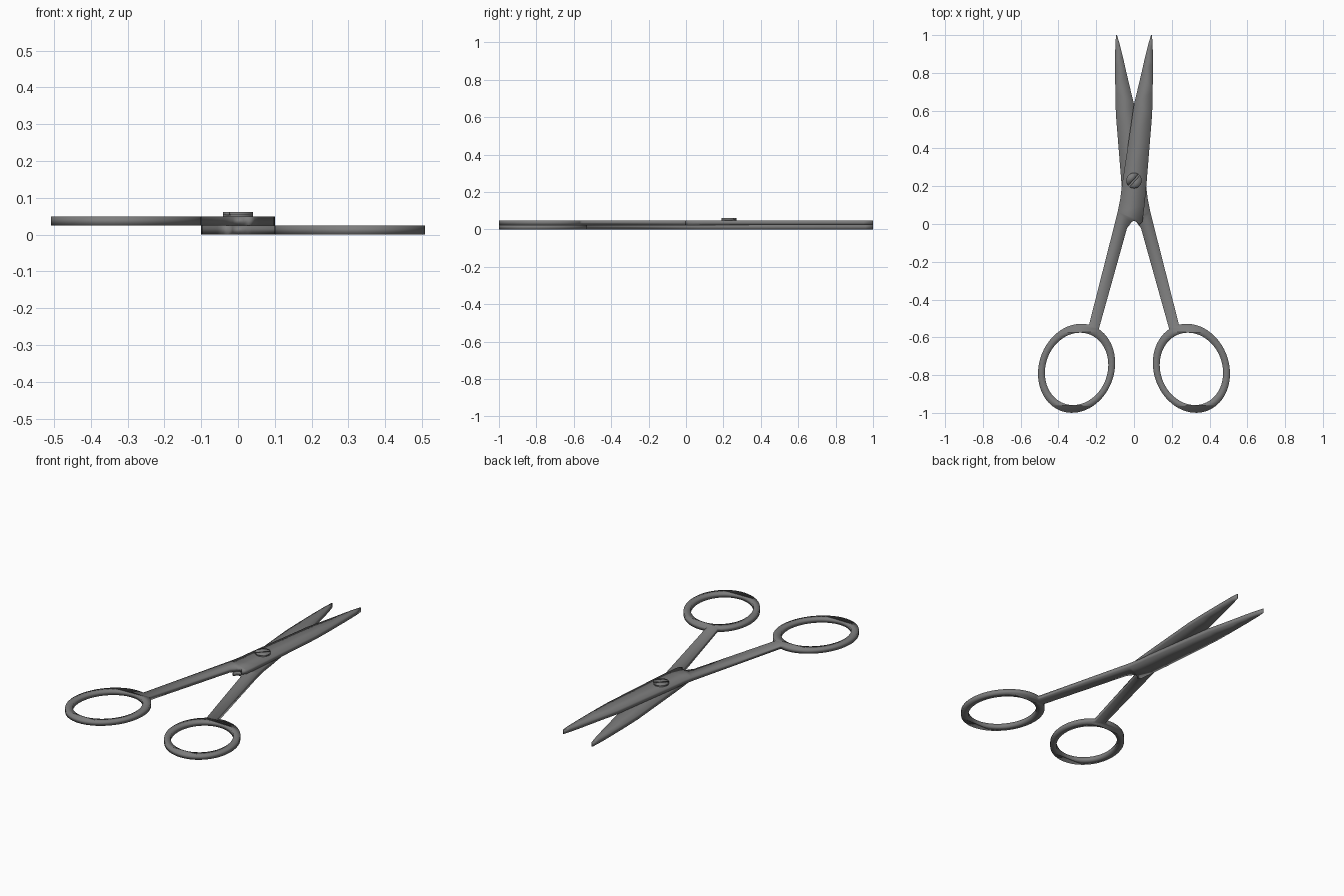
import bpy, bmesh, math

if "Cube" in bpy.data.objects:
    bpy.data.objects.remove(bpy.data.objects["Cube"])

steel = bpy.data.materials.new("dark_steel")
steel.diffuse_color = (0.2, 0.2, 0.2, 1)
steel.use_nodes = True
steel.node_tree.nodes["Principled BSDF"].inputs["Base Color"].default_value = steel.diffuse_color


def flat_part(name, outlines, z0, z1, angle):
    """Solid plate from closed 2D outlines (extra outlines become holes)."""
    cu = bpy.data.curves.new(name + "_profile", 'CURVE')
    cu.dimensions = '2D'
    cu.fill_mode = 'BOTH'
    cu.extrude = (z1 - z0) / 2
    for pts in outlines:
        sp = cu.splines.new('POLY')
        sp.points.add(len(pts) - 1)
        for p, (x, y) in zip(sp.points, pts):
            p.co = (x, y, 0, 1)
        sp.use_cyclic_u = True
    tmp = bpy.data.objects.new(name + "_tmp", cu)
    bpy.context.collection.objects.link(tmp)
    bpy.context.view_layer.update()
    deps = bpy.context.evaluated_depsgraph_get()
    me = bpy.data.meshes.new_from_object(tmp.evaluated_get(deps))
    bpy.data.objects.remove(tmp)
    bm = bmesh.new()
    bm.from_mesh(me)
    bmesh.ops.remove_doubles(bm, verts=bm.verts, dist=1e-5)
    bmesh.ops.translate(bm, verts=bm.verts, vec=(0, 0, (z0 + z1) / 2))
    bmesh.ops.recalc_face_normals(bm, faces=bm.faces)
    bm.to_mesh(me)
    bm.free()
    me.name = name
    me.materials.clear()
    me.materials.append(steel)
    ob = bpy.data.objects.new(name, me)
    bpy.context.collection.objects.link(ob)
    bpy.ops.object.select_all(action='DESELECT')
    ob.select_set(True)
    bpy.context.view_layer.objects.active = ob
    bpy.ops.object.shade_smooth_by_angle(angle=math.radians(angle))
    return ob


def ellipse(cx, cy, a, b, tilt, t0, t1, n):
    """Arc of a tilted ellipse, long axis a leaning left at the top."""
    s, c = math.sin(tilt), math.cos(tilt)
    out = []
    for i in range(n):
        t = t0 + (t1 - t0) * i / (n - 1)
        u, v = a * math.cos(t), b * math.sin(t)
        out.append((cx - s * u + c * v, cy + c * u + s * v))
    return out


# Half outline: blade leaning left, finger ring at lower right
TILT = math.radians(20)
blade = [
    (0.0, 0.018), (-0.015, 0.010), (-0.028, -0.006), (-0.045, 0.012),
    (-0.056, 0.10), (-0.066, 0.21), (-0.083, 0.42), (-0.096, 0.58),
    (-0.099, 0.70), (-0.1, 0.85), (-0.099, 0.95), (-0.095, 1.0),
    (-0.090, 1.0), (-0.078, 0.96), (-0.060, 0.89), (-0.042, 0.81),
    (-0.022, 0.725), (0.0, 0.635), (0.03, 0.43), (0.063, 0.21),
    (0.073, 0.13), (0.086, 0.065),
]
ring_outer = ellipse(0.304, -0.764, 0.240, 0.199, TILT,
                     0.085, 2 * math.pi - 0.2, 64)
neck = [(0.037, -0.022), (0.026, -0.008), (0.014, 0.009)]
outline = blade + ring_outer + neck
hole = ellipse(0.304, -0.767, 0.195, 0.164, TILT,
               0, 2 * math.pi * 63 / 64, 64)

# Two mirrored halves, stacked, with soft shading over the edges
for name, sx, z0 in (("lower_half", 1, 0.0), ("upper_half", -1, 0.0245)):
    flat_part(name, [[(sx * x, y) for x, y in o] for o in (outline, hole)],
              z0, z0 + 0.0245, 180)

# Pivot screw: base disc and two raised segments leaving a slot
SX, SY, R, SLOT = 0.0, 0.23, 0.041, 0.005
disc = [(SX + R * math.cos(i * math.pi / 20), SY + R * math.sin(i * math.pi / 20))
        for i in range(40)]
flat_part("screw_base", [disc], 0.047, 0.053, 35)
ang = math.radians(48)
d = math.asin(SLOT / R)
for k in range(2):
    a0 = ang + k * math.pi + d
    span = math.pi - 2 * d
    seg = [(SX + R * math.cos(a0 + span * i / 20),
            SY + R * math.sin(a0 + span * i / 20)) for i in range(21)]
    flat_part("screw_head_%d" % (k + 1), [seg], 0.053, 0.061, 180)
